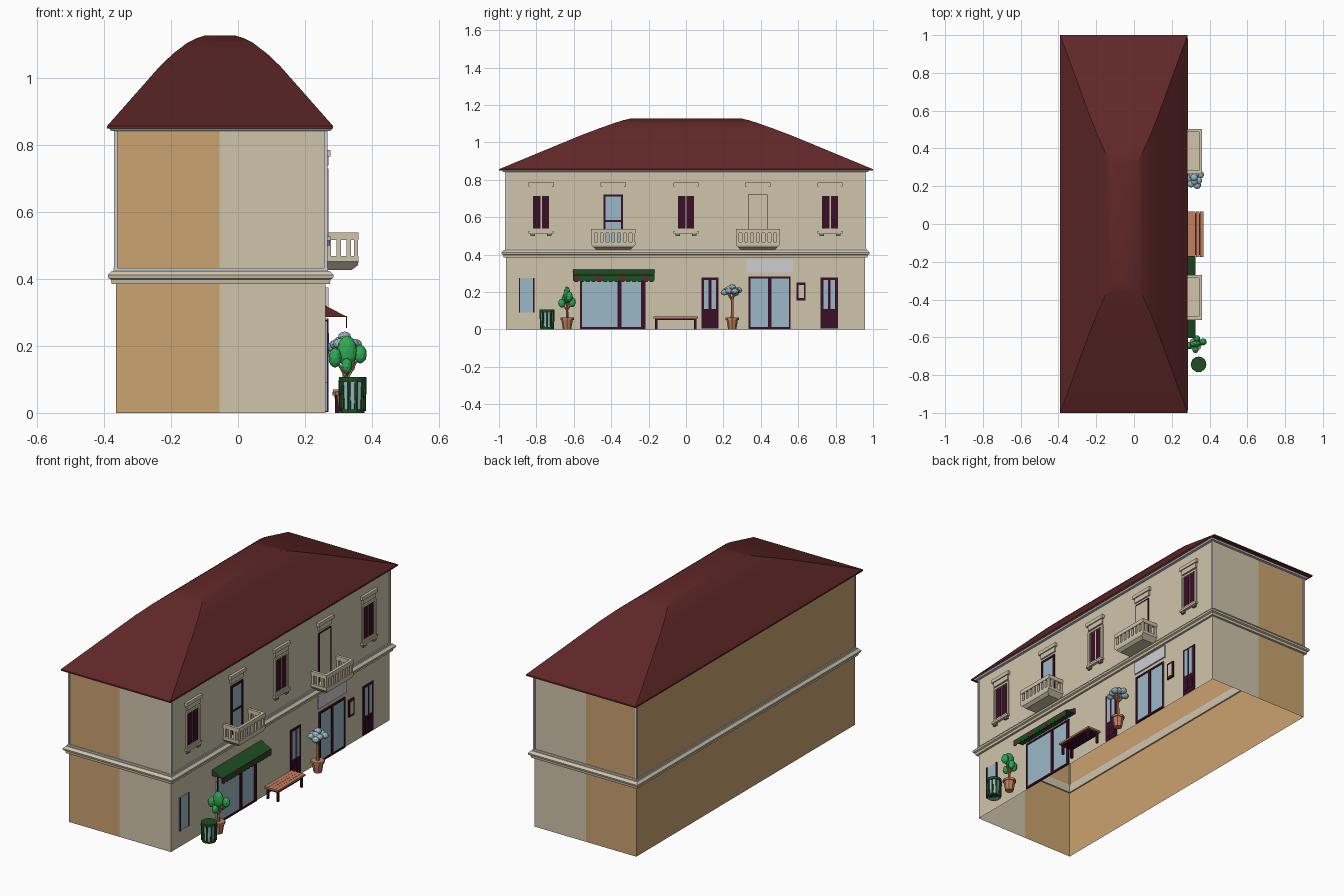
import bpy, bmesh, math, random
from mathutils import Vector

if "Cube" in bpy.data.objects:
    bpy.data.objects.remove(bpy.data.objects["Cube"])

random.seed(4)

def mat(name, r, g, b):
    lin = lambda c: ((c / 255 + 0.055) / 1.055) ** 2.4
    m = bpy.data.materials.new(name)
    m.diffuse_color = (lin(r), lin(g), lin(b), 1)
    m.use_nodes = True
    m.node_tree.nodes["Principled BSDF"].inputs["Base Color"].default_value = m.diffuse_color
    return m

CREAM = mat("cream plaster", 208, 197, 171)
TAN = mat("tan plaster", 203, 163, 113)
ROOF = mat("dark red tile", 96, 39, 39)
GLASS = mat("pale blue", 155, 185, 198)
MAROON = mat("dark maroon wood", 58, 14, 38)
DKGREEN = mat("dark green", 30, 78, 36)
LEAF = mat("leaf green", 48, 170, 85)
CLAY = mat("terracotta", 196, 126, 92)
GREY = mat("light grey metal", 206, 206, 212)
STONE = mat("grey stone", 118, 112, 108)

X0, X1, XM, Y0, Y1 = -0.365, 0.262, -0.055, -0.963, 0.958   # wall box

def mesh(name, verts, faces, mats, idx=None):
    me = bpy.data.meshes.new(name)
    me.from_pydata(verts, [], faces)
    for m in mats:
        me.materials.append(m)
    if idx:
        for p, i in zip(me.polygons, idx):
            p.material_index = i
    ob = bpy.data.objects.new(name, me)
    bpy.context.collection.objects.link(ob)
    return ob

def fix(ob):
    bm = bmesh.new()
    bm.from_mesh(ob.data)
    bmesh.ops.recalc_face_normals(bm, faces=bm.faces)
    bm.to_mesh(ob.data)
    bm.free()
    return ob

def box(name, x0, x1, y0, y1, z0, z1, m):
    v = [(x, y, z) for x in (x0, x1) for y in (y0, y1) for z in (z0, z1)]
    f = [(0, 1, 3, 2), (4, 6, 7, 5), (0, 4, 5, 1), (2, 3, 7, 6), (0, 2, 6, 4), (1, 5, 7, 3)]
    return mesh(name, v, f, [m])

def plate(name, y0, y1, z0, z1, m, t=0.004):
    """Thin panel on the street wall."""
    return box(name, X1 - 0.002, X1 + t, y0, y1, z0, z1, m)

def border(name, y0, y1, z0, z1, w, m, t=0.008):
    for n, a in (("left", (y0, y0 + w, z0, z1)), ("right", (y1 - w, y1, z0, z1)),
                 ("top", (y0, y1, z1 - w, z1)), ("bottom", (y0, y1, z0, z0 + w))):
        plate(f"{name}_{n}", *a, m, t)

def loft(name, rects, m, closed=False):
    """Rectangular rings (x0, x1, y0, y1, z) joined in order."""
    v, f = [], []
    for x0, x1, y0, y1, z in rects:
        v += [(x0, y0, z), (x1, y0, z), (x1, y1, z), (x0, y1, z)]
    n = len(rects)
    for i in range(n if closed else n - 1):
        j = (i + 1) % n
        f += [(4*i + k, 4*i + (k+1) % 4, 4*j + (k+1) % 4, 4*j + k) for k in range(4)]
    if not closed:
        f += [(3, 2, 1, 0), tuple(range(4*n - 4, 4*n))]
    return fix(mesh(name, v, f, [m]))

def band(name, profile, m):
    """Moulding round the house from (offset, z) points."""
    return loft(name, [(X0-o, X1+o, Y0-o, Y1+o, z) for o, z in profile], m, True)

def cone(name, c, r0, r1, z0, z1, m, n=12):
    bm = bmesh.new()
    bmesh.ops.create_cone(bm, cap_ends=True, segments=n, radius1=r0, radius2=r1, depth=z1 - z0)
    ob = mesh(name, [], [], [m])
    bm.to_mesh(ob.data)
    bm.free()
    ob.location = (c[0], c[1], (z0 + z1) / 2)
    return ob

def stem(name, a, b, r, m):
    a, b = Vector(a), Vector(b)
    ob = cone(name, (0, 0), r, r * 0.8, 0, (b - a).length, m, 6)
    ob.location = (a + b) / 2
    ob.rotation_euler = (b - a).to_track_quat('Z', 'Y').to_euler()

def blob(name, c, s, m, tilt=0.0):
    bm = bmesh.new()
    bmesh.ops.create_icosphere(bm, subdivisions=2, radius=1)
    ob = mesh(name, [], [], [m])
    bm.to_mesh(ob.data)
    bm.free()
    ob.location, ob.scale, ob.rotation_euler = c, s, (tilt, 0, 0)

# Walls: open shell, cream on the street half and tan behind
ring = [(X1, Y0), (X1, Y1), (XM, Y1), (X0, Y1), (X0, Y0), (XM, Y0)]
mesh("walls", [(x, y, z) for z in (0, 0.85) for x, y in ring],
     [(k, (k+1) % 6, (k+1) % 6 + 6, k + 6) for k in range(6)], [CREAM, TAN], [0, 0, 1, 1, 1, 0])

# Cornice, eaves and corner trims
band("cornice", [(-.008, .385), (.012, .385), (.014, .398), (.022, .402), (.024, .412),
                 (.012, .424), (-.008, .424)], CREAM)
band("cornice_cap", [(-.004, .424), (.006, .424), (.006, .433), (-.004, .433)], GREY)
band("eaves_gutter", [(-.004, .842), (.014, .842), (.022, .852), (-.004, .852)], GREY)
for x in (X0, X1):
    for y in (Y0, Y1):
        box("corner_trim", x - .005, x + .005, y - .005, y + .005, .43, .845, GREY)

# Bell-shaped hipped roof
cx = -0.0535
roof = loft("roof", [(cx-a, cx+a, -b, b, z) for a, b, z in
            [(.337, 1, .849), (.337, 1, .857), (.18, .57, 1.035), (.14, .47, 1.073),
             (.098, .38, 1.105), (.07, .335, 1.119), (.045, .3, 1.127)]], ROOF)
bpy.context.view_layer.objects.active = roof
roof.select_set(True)
bpy.ops.object.shade_smooth_by_angle(angle=math.radians(22))
roof.select_set(False)

# Upper windows and balcony doors
for i, y in enumerate((-.775, -.389, 0, .384, .77)):
    plate("lintel_lower", y - .058, y + .058, .738, .765, CREAM, .008)
    plate("lintel_upper", y - .068, y + .068, .765, .785, CREAM, .014)
    if i % 2 == 0:
        border("window_frame", y - .06, y + .06, .525, .73, .012, CREAM, .008)
        plate("window_reveal", y - .048, y + .048, .537, .718, CREAM, .002)
        for s in (-1, 1):
            c = y + s * .023
            plate("shutter", c - .019, c + .019, .54, .715, MAROON)
            plate("sill_bracket", y + s*.045 - .012, y + s*.045 + .012, .5, .515, STONE, .012)
        plate("sill", y - .066, y + .066, .514, .526, CREAM, .014)
    else:
        plate("balcony_door", y - .05, y + .05, .45, .72, GLASS if i == 1 else CREAM)
        border("balcony_door_frame", y - .053, y + .053, .445, .723, .012 if i == 1 else .004, MAROON, .007)
        if i == 1:
            plate("balcony_door_rail", y - .05, y + .05, .575, .585, MAROON, .007)
        # Balcony with baluster parapet
        a, b, xf = y - .118, y + .118, .36
        loft("balcony_slab", [(X1, .34, a + .025, b - .025, .427), (X1, xf - .003, a + .012, b - .012, .44),
                              (X1, xf, a, b, .452)], CREAM)
        for n, z0, z1 in (("kerb", .452, .468), ("handrail", .516, .538)):
            box("balcony_front_" + n, xf - .016, xf, a, b, z0, z1, CREAM)
            for e in (a, b - .016):
                box("balcony_side_" + n, X1, xf, e, e + .016, z0, z1, CREAM)
        for k in range(8):
            c = a + .01 + k * (b - a - .02) / 7
            box("front_baluster", xf - .014, xf - .002, c - .008, c + .008, .465, .52, CREAM)
        for e in (a + .002, b - .014):
            for x in (.264, .294, .324):
                box("side_baluster", x, x + .013, e, e + .012, .465, .52, CREAM)

# Ground floor openings
plate("side_window", -.893, -.812, .09, .275, GLASS)
for y in (-.893, -.817):
    plate("side_window_jamb", y, y + .006, .09, .275, MAROON, .008)
plate("shop_glass", -.566, -.217, .005, .27, GLASS)
border("shop_frame", -.566, -.217, .003, .275, .01, MAROON)
plate("shop_mullion", -.366, -.346, .005, .27, MAROON, .008)
plate("shop_door_edge", -.24, -.217, .005, .27, MAROON, .007)
plate("entrance_glass", .335, .56, .005, .28, GLASS)
border("entrance_frame", .335, .56, .003, .282, .01, MAROON)
plate("entrance_mullion", .438, .456, .005, .28, MAROON, .008)
plate("blank_sign", .324, .571, .305, .375, GREY, .008)
plate("notice_board", .592, .64, .155, .25, MAROON, .007)
plate("notice_sheet", .602, .63, .168, .238, CREAM, .009)
for y in (.1285, .766):
    plate("door", y - .046, y + .046, .005, .277, MAROON)
    for s in (-1, 1):
        c = y + s * .019
        plate("door_pane", c - .012, c + .012, .11, .265, GLASS, .006)
        plate("door_panel", c - .012, c + .012, .025, .09, MAROON, .007)

# Awning: green slope with a striped scalloped valance
ya, yb, n = -.603, -.169, 14
fix(mesh("awning", [(x, y, z) for y in (ya, yb) for x, z in ((X1, .32), (.325, .287), (X1, .287))],
         [(0, 1, 4, 3), (1, 2, 5, 4), (0, 2, 1), (3, 4, 5), (0, 3, 5, 2)],
         [DKGREEN, ROOF], [0, 0, 1, 1, 0]))
for k in range(n):
    w = (yb - ya) / n
    a = ya + k * w
    pts = [(a, .29), (a, .262), (a + w*.25, .254), (a + w*.75, .254), (a + w, .262), (a + w, .29)]
    mesh("valance_flap", [(x, y, z) for x in (.322, .326) for y, z in pts],
         [tuple(range(5, -1, -1)), tuple(range(6, 12))] +
         [(j, (j+1) % 6, (j+1) % 6 + 6, j + 6) for j in range(6)], [ROOF if k % 4 == 0 else DKGREEN])

# Bench
for k in range(4):
    x = .284 + k * .0215
    box("bench_slat", x, x + .0205, -.175, .065, .06, .07, CLAY)
box("bench_apron", .29, .363, -.165, .055, .05, .06, MAROON)
for x in (.29, .351):
    for y in (-.165, .043):
        box("bench_leg", x, x + .012, y, y + .012, 0, .06, MAROON)

# Striped litter bin
bc = (.342, -.743)
cone("bin_body", bc, .033, .037, 0, .1, GLASS, 16)
cone("bin_rim", bc, .041, .041, .092, .107, DKGREEN, 16)
cone("bin_foot", bc, .036, .036, 0, .012, DKGREEN, 16)
for k in range(10):
    t = k * math.tau / 10
    p = lambda r, z: (bc[0] + r * math.cos(t), bc[1] + r * math.sin(t), z)
    stem("bin_slat", p(.033, .006), p(.037, .098), .0065, DKGREEN)

# Potted cactus-like bush
def pot(c):
    cone("pot_body", c, .022, .031, 0, .055, CLAY, 8)
    cone("pot_rim", c, .036, .036, .052, .064, CLAY, 8)

c = (.325, -.636)
pot(c)
stem("bush_stem", (*c, .06), (*c, .15), .007, CLAY)
for dx, dy, z, rx, rz in ((0, 0, .185, .03, .046), (.04, .012, .175, .02, .028), (-.035, -.008, .165, .02, .03),
                          (.008, .028, .145, .018, .026), (0, -.028, .14, .017, .024)):
    blob("bush_leaf", (c[0] + dx, c[1] + dy, z), (rx, .019, rz), LEAF, dy * -6)
    stem("bush_branch", (*c, .1), (c[0] + dx, c[1] + dy, z), .004, CLAY)

# Potted tree with pale blue crown
c = (.318, .247)
pot(c)
stem("tree_trunk", (*c, .06), (*c, .16), .008, CLAY)
for k in range(11):
    t, r = k * 2.4, .046 * math.sqrt(k / 10)
    q = (c[0] + r * .85 * math.cos(t), c[1] + r * math.sin(t), .23 - r * .7 + random.uniform(-.006, .006))
    blob("tree_crown", q, (.02, .02, .016), GLASS)
    if k % 2:
        stem("tree_branch", (*c, .15), q, .004, CLAY)
